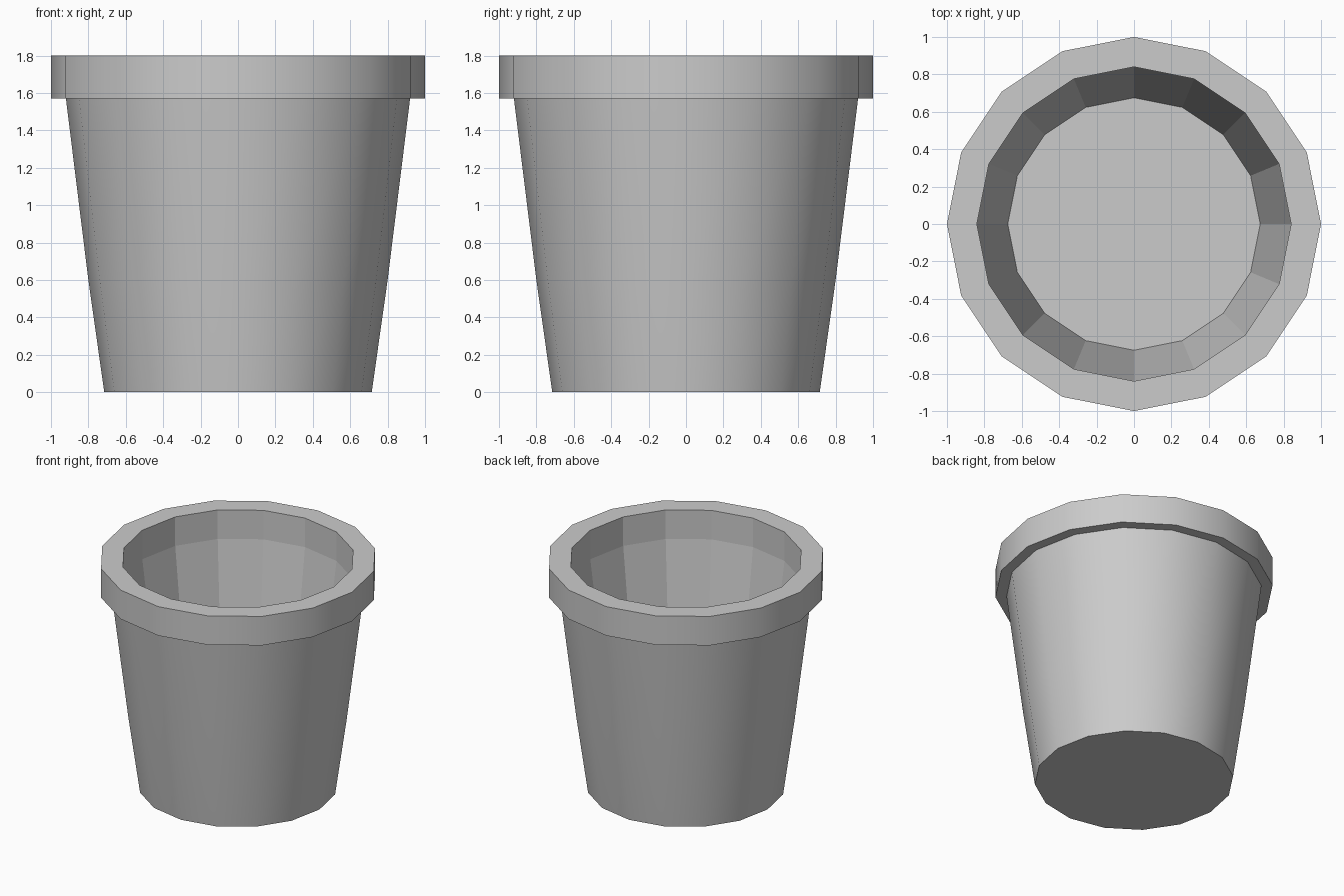
import bpy
import bmesh
from math import cos, sin, pi

if "Cube" in bpy.data.objects:
    bpy.data.objects.remove(bpy.data.objects["Cube"])

SIDES = 16

# Profile (radius, height) from the base edge, over the rim, down to the inner floor,
# with a flag for whether the band leading to the next point is smooth
PROFILE = [
    (0.715, 0.00, True),   # lower body
    (0.80, 0.60, True),    # upper body
    (0.92, 1.57, False),   # ledge under the rim
    (1.00, 1.57, True),    # rim outside
    (1.00, 1.80, False),   # rim top
    (0.84, 1.80, False),   # rim inside
    (0.84, 1.57, False),   # inner wall
    (0.675, 0.32, False),  # floor edge
]


def ring(bm, r, z):
    return [bm.verts.new((r * cos(2 * pi * i / SIDES), r * sin(2 * pi * i / SIDES), z))
            for i in range(SIDES)]


bm = bmesh.new()
rings = [ring(bm, r, z) for r, z, _ in PROFILE]

# Walls
for (lower, upper), (_, _, smooth) in zip(zip(rings, rings[1:]), PROFILE):
    for i in range(SIDES):
        j = (i + 1) % SIDES
        face = bm.faces.new((lower[i], lower[j], upper[j], upper[i]))
        face.smooth = smooth

# Underside and inner floor
bm.faces.new(rings[0][::-1])
bm.faces.new(rings[-1])

mesh = bpy.data.meshes.new("flower_pot")
bm.to_mesh(mesh)
bm.free()
pot = bpy.data.objects.new("flower_pot", mesh)
bpy.context.collection.objects.link(pot)
